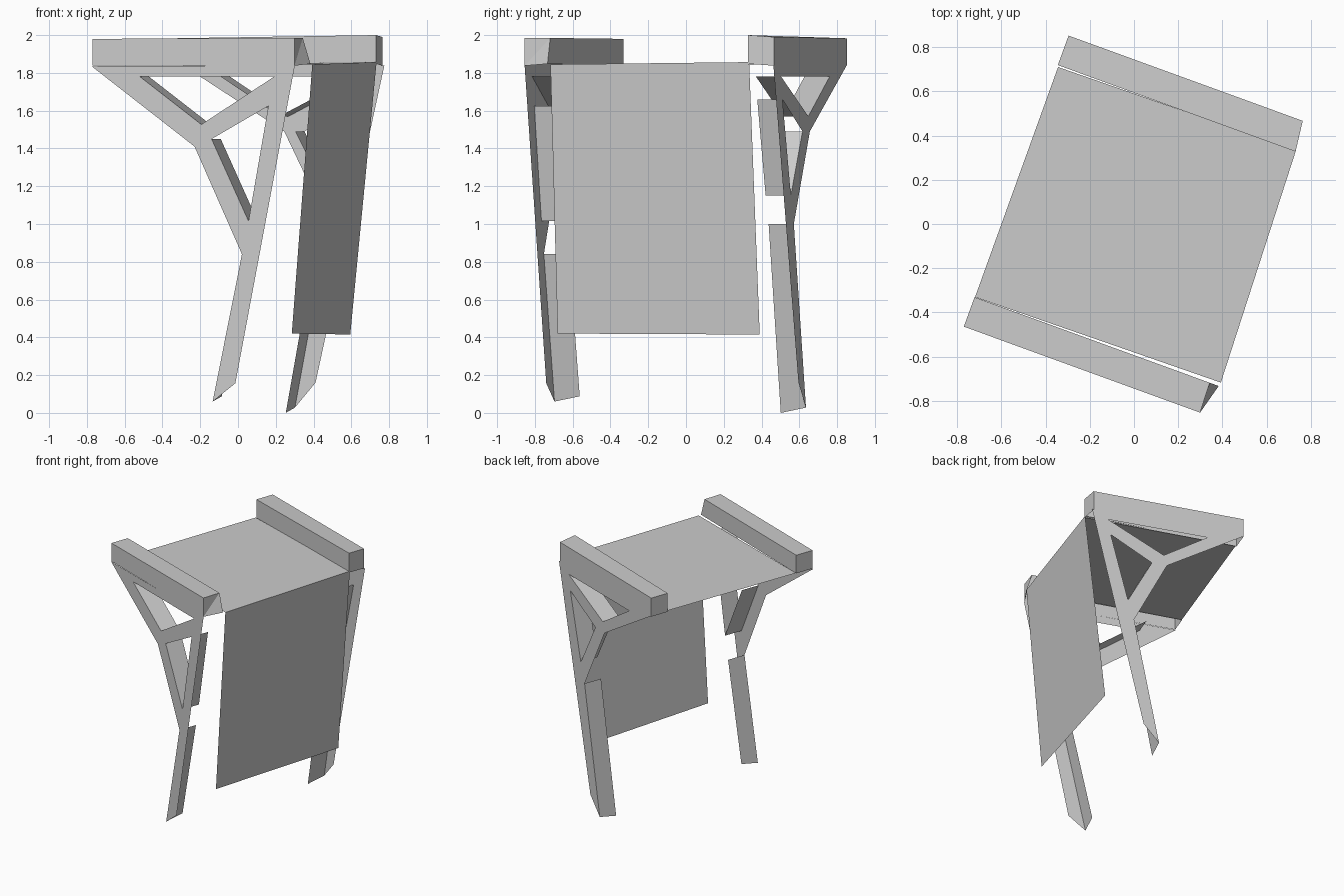
import bpy, bmesh, math
from mathutils import Vector

cube = bpy.data.objects.get("Cube")
if cube:
    bpy.data.objects.remove(cube, do_unlink=True)

GREY = (0.6, 0.6, 0.6, 1)
mat = bpy.data.materials.new("plain grey")
mat.use_nodes = True
mat.diffuse_color = GREY
mat.node_tree.nodes["Principled BSDF"].inputs["Base Color"].default_value = GREY

TURN = math.radians(-20)   # whole table is turned about the vertical
OUTER = 0.70               # distance from centre to the side frames
DEPTH = 0.142              # depth of the frame returns and arm rails


def finish(bm, name):
    me = bpy.data.meshes.new(name)
    bm.to_mesh(me)
    bm.free()
    me.materials.append(mat)
    ob = bpy.data.objects.new(name, me)
    ob.rotation_euler.z = TURN
    bpy.context.collection.objects.link(ob)
    return ob


def add_face(bm, points):
    return bm.faces.new([bm.verts.new(p) for p in points])


def sheet(name, points):
    bm = bmesh.new()
    add_face(bm, points)
    return finish(bm, name)


def side_frame(name, side, outline, upper_hole, lower_hole, foot_rise):
    """Flat truss with two triangular openings and some inward returns."""
    bm = bmesh.new()
    for loop in (outline, upper_hole, lower_hole):
        vs = [bm.verts.new((x, side * OUTER, z)) for x, z in loop]
        for i, v in enumerate(vs):
            bm.edges.new((v, vs[i - 1]))
    bmesh.ops.triangle_fill(bm, edges=bm.edges[:], use_beauty=True,
                            use_dissolve=False, normal=(0, side, 0))
    # returns: sloping sides of the upper opening, both sides of the lower
    # opening and the rear edge of the leg
    a, b, c = upper_hole
    d, e, f = lower_hole
    inner = side * (OUTER - DEPTH)
    for p, q, rise in ((a, c, 0), (c, b, 0), (d, f, 0), (f, e, 0),
                       (outline[2], outline[3], foot_rise)):
        add_face(bm, [(p[0], side * OUTER, p[1]), (q[0], side * OUTER, q[1]),
                      (q[0], inner, q[1] + rise), (p[0], inner, p[1])])
    return finish(bm, name)


def arm_rail(name, side, tail, ends, tops):
    """Raised rail, open underneath. ends: x of outer, inner top, inner foot."""
    out, inn = side * OUTER, side * (OUTER - DEPTH)
    t0, t1, t2 = tops
    low = 1.838
    pts = [(tail, out, low), (tail, out, t0), (tail, inn, t0), (tail, inn, low),
           (ends[0], out, low), (ends[0], out, t1),
           (ends[1], inn, t2), (ends[2], inn, low + 0.01)]
    bm = bmesh.new()
    vs = [bm.verts.new(p) for p in pts]
    for f in ((0, 1, 2, 3), (0, 4, 5, 1), (1, 5, 6, 2), (2, 6, 7, 3),
              (4, 7, 6), (4, 6, 5)):
        bm.faces.new([vs[i] for i in f])
    bmesh.ops.recalc_face_normals(bm, faces=bm.faces[:])
    return finish(bm, name)


# top sheet and hanging front panel share one edge
edge_a = Vector((0.615, -0.54, 1.845))
edge_b = Vector((0.575, 0.565, 1.857))
sheet("top_sheet", [(-0.563, -0.557, 1.84), edge_a, edge_b, (-0.566, 0.55, 1.845)])
sheet("hanging_panel", [edge_a, (0.50, -0.541, 0.42), (0.425, 0.57, 0.415), edge_b])

# side rails
arm_rail("near_rail", -1, -0.565, (0.573, 0.568, 0.611), (1.98, 1.985, 1.985))
arm_rail("far_rail", 1, -0.57, (0.558, 0.575, 0.575), (1.983, 1.99, 2.0))

# side frames with leg
side_frame("near_frame", -1,
           [(-0.57, 1.835), (0.01, 1.41), (0.277, 0.84), (0.112, 0.06),
            (0.24, 0.157), (0.575, 1.84)],
           [(-0.298, 1.78), (0.458, 1.78), (0.048, 1.527)],
           [(0.106, 1.45), (0.426, 1.625), (0.314, 1.015)], 0.028)
side_frame("far_frame", 1,
           [(-0.565, 1.84), (0.006, 1.49), (0.254, 1.0), (0.066, 0.028),
            (0.182, 0.16), (0.57, 1.84)],
           [(-0.30, 1.78), (0.45, 1.78), (0.03, 1.57)],
           [(0.12, 1.49), (0.43, 1.66), (0.30, 1.15)], -0.028)
